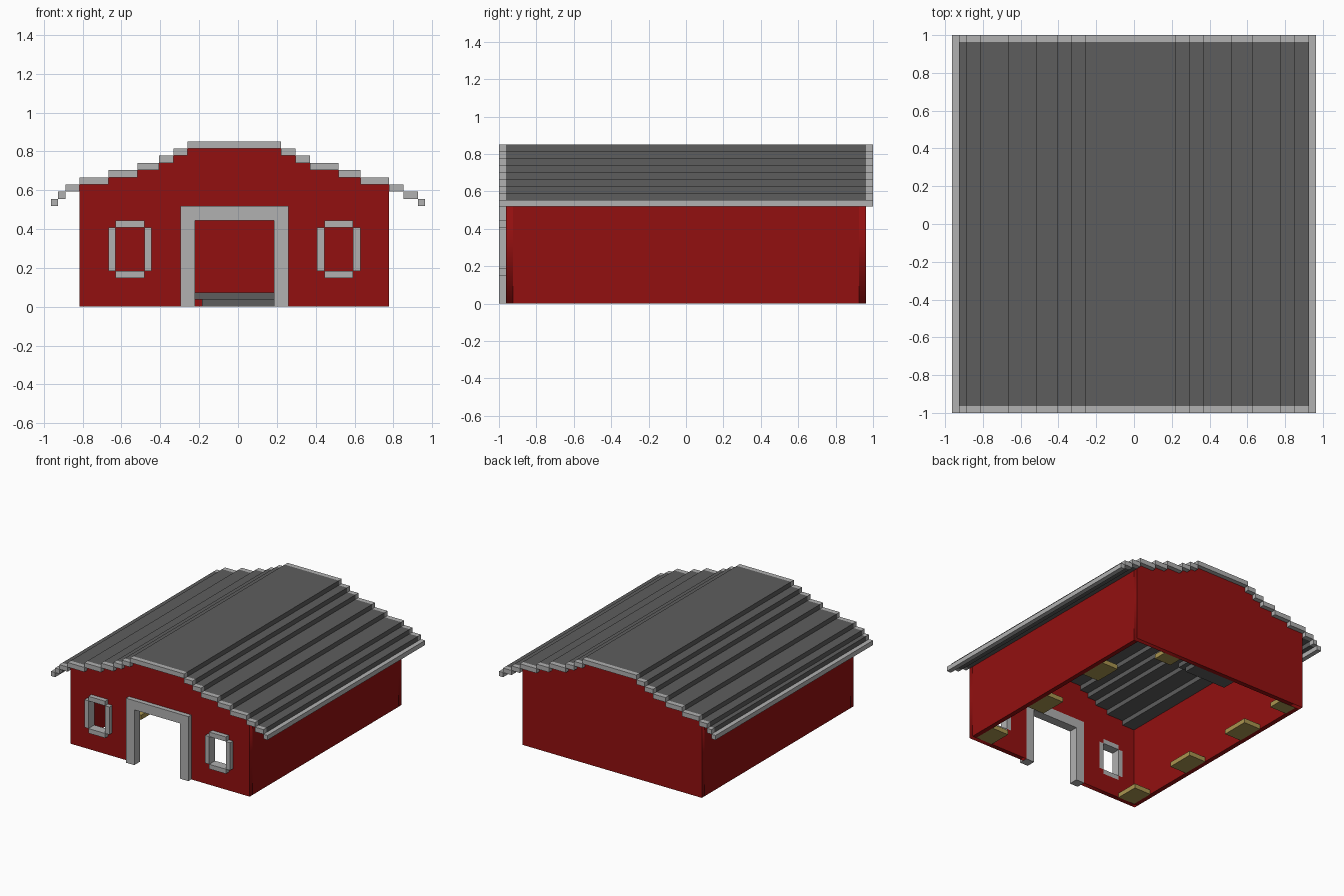
import bpy, math

if "Cube" in bpy.data.objects:
    bpy.data.objects.remove(bpy.data.objects["Cube"])

U = 2 / 54  # one block


def material(name, rgb):
    m = bpy.data.materials.new(name)
    m.diffuse_color = (*rgb, 1)
    m.use_nodes = True
    m.node_tree.nodes["Principled BSDF"].inputs["Base Color"].default_value = m.diffuse_color
    return m


RED = material("red_paint", (0.29, 0.005, 0.005))
DARK = material("dark_roofing", (0.11, 0.11, 0.11))
LIGHT = material("light_trim", (0.44, 0.44, 0.44))
TAN = material("tan_straw", (0.40, 0.30, 0.08))


def box(name, x, y, z, mat):
    """Box from (min, max) pairs in block units."""
    bpy.ops.mesh.primitive_cube_add(size=1, location=[(a + b) / 2 * U for a, b in (x, y, z)])
    o = bpy.context.object
    o.name = name
    o.scale = [(b - a) * U for a, b in (x, y, z)]
    bpy.ops.object.transform_apply(location=False, rotation=False, scale=True)
    o.data.materials.append(mat)
    return o


def panel(name, loops, y, mat):
    """Upright panel one block thick: first loop is the outline, the rest are holes."""
    c = bpy.data.curves.new(name, 'CURVE')
    c.dimensions = '2D'
    c.fill_mode = 'BOTH'
    c.extrude = U / 2
    for pts in loops:
        s = c.splines.new('POLY')
        s.points.add(len(pts) - 1)
        for p, (px, pz) in zip(s.points, pts):
            p.co = (px * U, pz * U, 0, 1)
        s.use_cyclic_u = True
    o = bpy.data.objects.new(name, c)
    bpy.context.collection.objects.link(o)
    o.rotation_euler.x = math.pi / 2
    o.location.y = y * U
    o.data.materials.append(mat)
    bpy.ops.object.select_all(action='DESELECT')
    o.select_set(True)
    bpy.context.view_layer.objects.active = o
    bpy.ops.object.convert(target='MESH')


# Stepped roof edges from the ridge down to the eaves
left = [-7, -9, -11, -14, -18, -22, -24, -25, -26]
right = [6, 8, 10, 14, 17, 21, 23, 25, 26]

# Roof strips with pale gable ends and pale eaves
for i in range(9):
    z = (22 - i, 23 - i)
    spans = [(left[0], right[0])] if i == 0 else [(left[i], left[i - 1]), (right[i - 1], right[i])]
    for x in spans:
        if i == 8:
            box("eave_trim", x, (-27, 27), z, LIGHT)
            continue
        box("roof_strip", x, (-26, 26), z, DARK)
        box("front_gable_trim", x, (-27, -26), z, LIGHT)
        box("back_gable_trim", x, (26, 27), z, LIGHT)

# Gable walls, the front one with a doorway and two windows
steps_r, steps_l = [], []
for i in range(6):
    top, low = 22 - i, (21 - i if i < 5 else 0)
    steps_r += [(right[i], top), (right[i], low)]
    steps_l += [(left[i], top), (left[i], low)]
outline = steps_r + steps_l[::-1]
door = [(-8, 0), (-8, 14), (7, 14), (7, 0)]


def window_hole(x):
    return [(x, 5), (x + 1, 5), (x + 1, 4), (x + 5, 4), (x + 5, 5), (x + 6, 5),
            (x + 6, 11), (x + 5, 11), (x + 5, 12), (x + 1, 12), (x + 1, 11), (x, 11)]


panel("back_wall", [outline], 25.5, RED)
n = len(steps_r)
front = steps_r + door[::-1] + steps_l[::-1]
panel("front_wall", [front, window_hole(-18), window_hole(11)], -25.5, RED)

# Side walls
for x in (-22, 20):
    box("side_wall", (x, x + 1), (-25, 25), (0, 17), RED)

# Door frame
deep = (-27, -25)
box("door_jamb", (-8, -6), deep, (0, 14), LIGHT)
box("door_jamb", (5, 7), deep, (0, 14), LIGHT)
box("door_lintel", (-6, 5), deep, (12, 14), LIGHT)

# Window frames with open corners
for x in (-18, 11):
    for dx in (0, 5):
        box("window_side", (x + dx, x + dx + 1), deep, (5, 11), LIGHT)
    for z in (4, 11):
        box("window_rail", (x + 1, x + 5), deep, (z, z + 1), LIGHT)

# Straw pads along the side walls
for x in (-21, 16):
    for y in ((-25, -20), (-9, -3), (8, 14)):
        box("straw_pad", (x, x + 4), y, (0, 1), TAN)
for x in (-21, 9):
    box("back_straw_pad", (x, x + 4), (22, 25), (0, 1), TAN)

# Dark trough against the back wall
box("trough_base", (-5, 5), (22, 25), (0, 1), DARK)
box("trough_top", (-6, 6), (21, 25), (1, 2), DARK)
